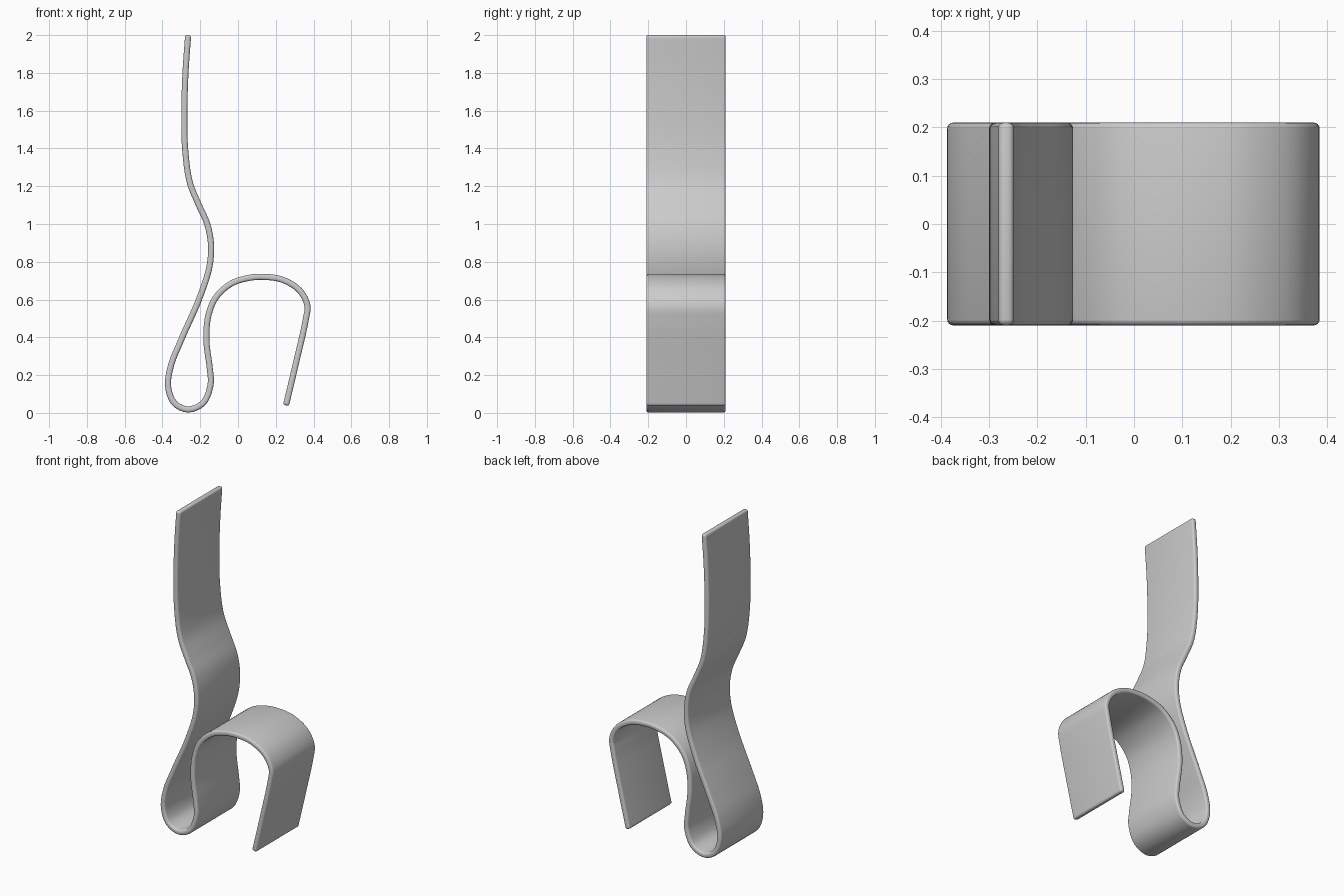
import bpy, bmesh, math
from mathutils import Vector

cube = bpy.data.objects.get("Cube")
if cube:
    bpy.data.objects.remove(cube, do_unlink=True)

HALF_WIDTH = 0.21
THICKNESS = 0.032

# Side profile of the bent strip, (x, z), from the top end to the hook tip
PATH = [(-.264, 2), (-.278, 1.8), (-.284, 1.6), (-.28, 1.4), (-.255, 1.22),
        (-.207, 1.1), (-.163, 1), (-.143, .89), (-.152, .77), (-.207, .6),
        (-.295, .4), (-.355, .25), (-.37, .14), (-.337, .052), (-.265, .018),
        (-.185, .052), (-.145, .15), (-.15, .24), (-.167, .38), (-.158, .51),
        (-.118, .61), (-.035, .685), (.06, .715), (.14, .72), (.235, .705),
        (.325, .65), (.367, .57), (.358, .49), (.306, .26), (.254, .04)]


def smooth_path(points, step=0.02):
    """Centripetal spline through the points, sampled at about one step."""
    p = [Vector(q) for q in points]
    p = [2 * p[0] - p[1]] + p + [2 * p[-1] - p[-2]]
    out = []
    for a, b, c, d in zip(p, p[1:], p[2:], p[3:]):
        k0, k1, k2 = ((v - u).length ** 0.5 for u, v in ((a, b), (b, c), (c, d)))
        m1 = (c - b) + k1 * ((b - a) / k0 - (c - a) / (k0 + k1))
        m2 = (c - b) + k1 * ((d - c) / k2 - (d - b) / (k1 + k2))
        n = max(2, round((c - b).length / step))
        for i in range(n):
            t = i / n
            out.append(b + m1 * t + (3 * (c - b) - 2 * m1 - m2) * t ** 2
                       + (m1 + m2 - 2 * (c - b)) * t ** 3)
    return out + [p[-2]]


# Bent strip: profile swept across the width
bm = bmesh.new()
rows = [[bm.verts.new((q.x, y, q.y)) for y in (-HALF_WIDTH, HALF_WIDTH)]
        for q in smooth_path(PATH)]
for r, s in zip(rows, rows[1:]):
    bm.faces.new((r[0], r[1], s[1], s[0]))
mesh = bpy.data.meshes.new("bent_strip_clip")
bm.to_mesh(mesh)
bm.free()
clip = bpy.data.objects.new("bent_strip_clip", mesh)
bpy.context.collection.objects.link(clip)

# Plain grey metal
metal = bpy.data.materials.new("grey_metal")
metal.use_nodes = True
grey = (0.6, 0.6, 0.6, 1)
metal.diffuse_color = grey
metal.node_tree.nodes["Principled BSDF"].inputs["Base Color"].default_value = grey
mesh.materials.append(metal)

# Sheet thickness and rounded rims
solid = clip.modifiers.new("thickness", "SOLIDIFY")
solid.thickness = THICKNESS
solid.offset = 0
solid.use_even_offset = True
bevel = clip.modifiers.new("rounded_rim", "BEVEL")
bevel.width = 0.012
bevel.segments = 4
bevel.limit_method = "ANGLE"
bevel.angle_limit = math.radians(50)

bpy.ops.object.select_all(action="DESELECT")
clip.select_set(True)
bpy.context.view_layer.objects.active = clip
for mod in ("thickness", "rounded_rim"):
    bpy.ops.object.modifier_apply(modifier=mod)
bpy.ops.object.shade_smooth_by_angle(angle=math.radians(40))
